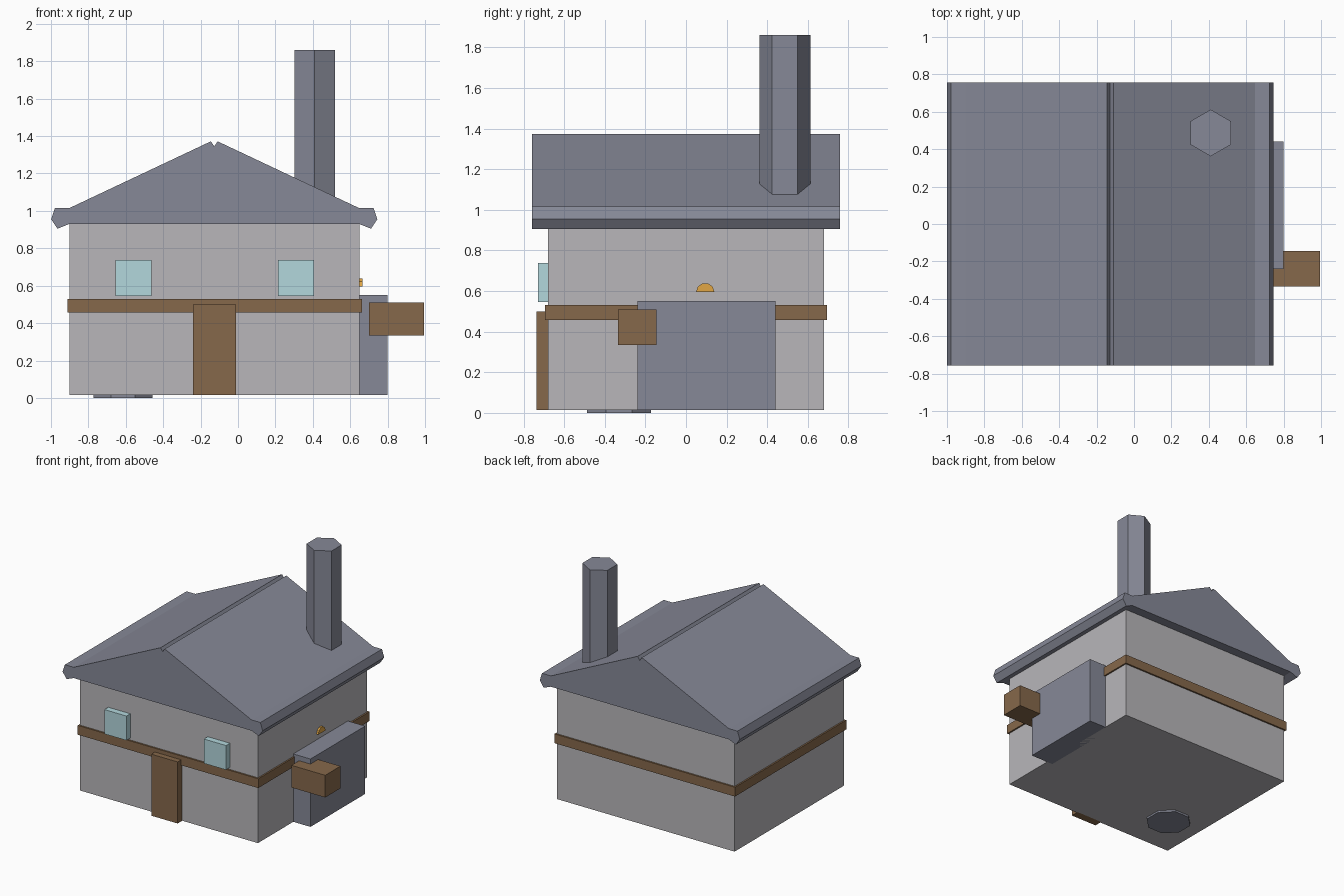
import bpy, bmesh
from math import cos, sin, pi

if "Cube" in bpy.data.objects:
    bpy.data.objects.remove(bpy.data.objects["Cube"])


def paint(name, rgb):
    m = bpy.data.materials.new(name)
    m.diffuse_color = (*rgb, 1)
    m.use_nodes = True
    m.node_tree.nodes["Principled BSDF"].inputs["Base Color"].default_value = m.diffuse_color
    return m


STONE = paint("stone", (0.48, 0.47, 0.49))
SLATE = paint("slate", (0.24, 0.25, 0.31))
WOOD = paint("wood", (0.24, 0.14, 0.07))
GLASS = paint("glass", (0.45, 0.68, 0.72))
AMBER = paint("amber", (0.75, 0.38, 0.06))


def prism(name, outline, vec, mat):
    """Flat-shaded solid: closed 3D outline extruded along vec."""
    bm = bmesh.new()
    face = bm.faces.new([bm.verts.new(p) for p in outline])
    ext = bmesh.ops.extrude_face_region(bm, geom=[face], use_keep_orig=True)
    moved = [g for g in ext["geom"] if isinstance(g, bmesh.types.BMVert)]
    bmesh.ops.translate(bm, verts=moved, vec=vec)
    bmesh.ops.recalc_face_normals(bm, faces=bm.faces)
    me = bpy.data.meshes.new(name)
    bm.to_mesh(me)
    bm.free()
    me.materials.append(mat)
    ob = bpy.data.objects.new(name, me)
    bpy.context.collection.objects.link(ob)
    return ob


def box(name, x, y, z, mat):
    pts = [(x[0], y[0], z[0]), (x[1], y[0], z[0]), (x[1], y[1], z[0]), (x[0], y[1], z[0])]
    return prism(name, pts, (0, 0, z[1] - z[0]), mat)


def column(name, cx, cy, r, sides, z, mat, turn=0.0):
    pts = [(cx + r * cos(turn + 2 * pi * i / sides),
            cy + r * sin(turn + 2 * pi * i / sides), z[0]) for i in range(sides)]
    return prism(name, pts, (0, 0, z[1] - z[0]), mat)


# Walls and timber belt
box("walls", (-0.90, 0.65), (-0.68, 0.68), (0.015, 0.93), STONE)
box("timber_belt", (-0.912, 0.662), (-0.693, 0.693), (0.457, 0.53), WOOD)

# Gabled roof: mirrored profile with ridge notch and boxed eaves
RIDGE_X = -0.127
half = [(0.018, 1.372), (0.775, 1.015), (0.852, 1.015), (0.872, 0.955),
        (0.838, 0.905), (0.775, 0.93)]
profile = [(RIDGE_X, 1.345)] + [(RIDGE_X + a, z) for a, z in half]
profile += [(RIDGE_X - a, z) for a, z in reversed(half)]
prism("roof", [(x, -0.757, z) for x, z in profile], (0, 1.514, 0), SLATE)

# Six-sided chimney
column("chimney", 0.41, 0.487, 0.125, 6, (0.95, 1.86), SLATE, pi / 2)

# Door and front windows
box("door", (-0.24, -0.01), (-0.737, -0.67), (0.015, 0.50), WOOD)
for side, x in (("left", -0.655), ("right", 0.213)):
    box("window_" + side, (x, x + 0.192), (-0.728, -0.67), (0.545, 0.737), GLASS)

# Side block with projecting timber box
box("side_block", (0.60, 0.80), (-0.24, 0.44), (0.015, 0.55), SLATE)
box("timber_box", (0.70, 0.995), (-0.335, -0.145), (0.335, 0.51), WOOD)

# Small half-round lamp on the right wall
lamp = [(0.63, 0.095 + 0.045 * cos(pi * i / 5), 0.595 + 0.045 * sin(pi * i / 5)) for i in range(6)]
prism("wall_lamp", lamp, (0.035, 0, 0), AMBER)

# Octagonal footing showing under the floor
column("footing", -0.615, -0.33, 0.17, 8, (0.0, 0.03), SLATE, pi / 8)
